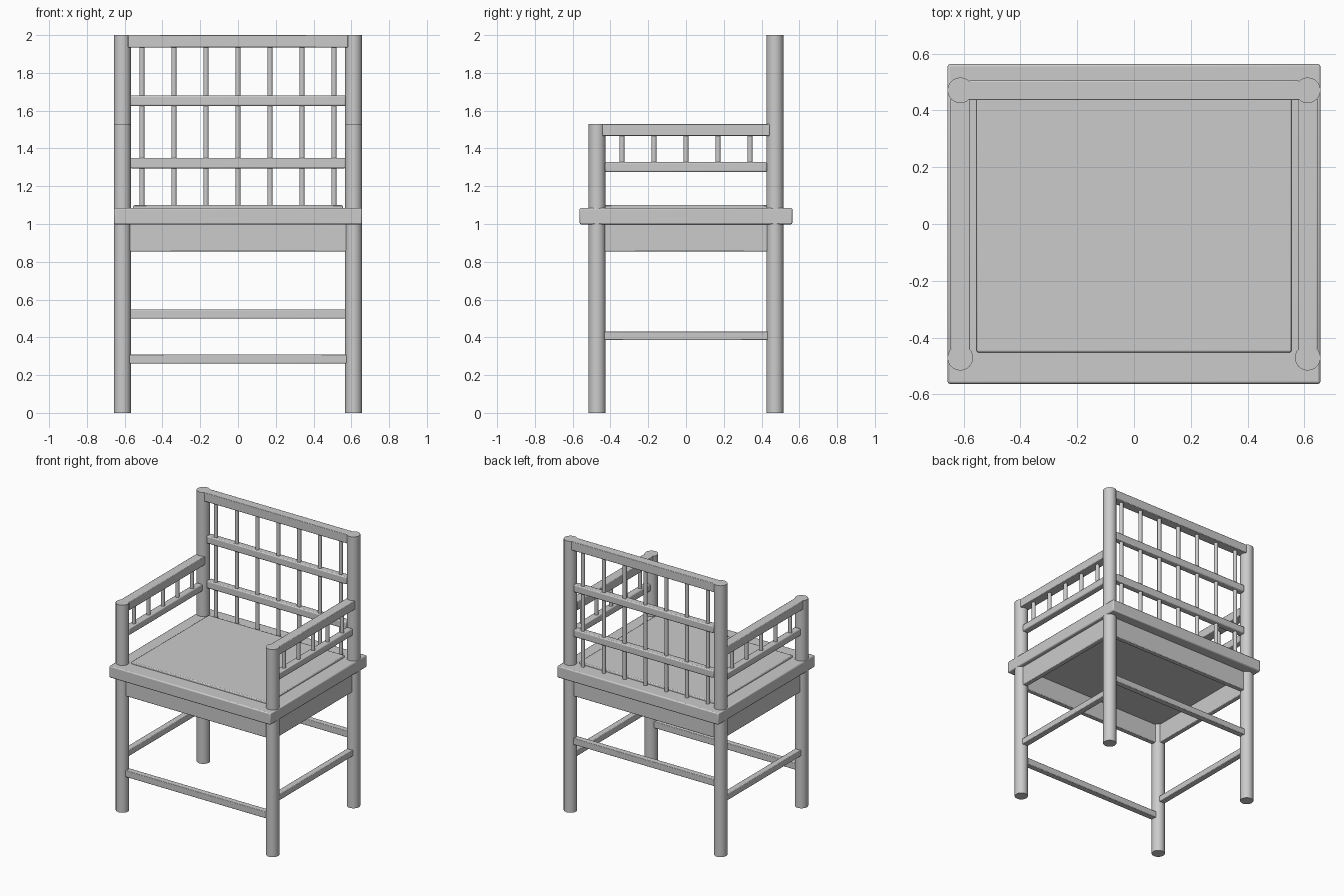
import bpy

if "Cube" in bpy.data.objects:
    bpy.data.objects.remove(bpy.data.objects["Cube"])

LX, LY, R = 0.612, 0.471, 0.045   # leg centres and radius


def smooth(o):
    bpy.ops.object.select_all(action='DESELECT')
    o.select_set(True)
    bpy.context.view_layer.objects.active = o
    bpy.ops.object.shade_smooth_by_angle(angle=0.6)


def box(name, x0, x1, y0, y1, z0, z1, bevel=0.004):
    bpy.ops.mesh.primitive_cube_add(size=1, location=((x0 + x1) / 2, (y0 + y1) / 2, (z0 + z1) / 2))
    o = bpy.context.object
    o.name = name
    o.scale = (x1 - x0, y1 - y0, z1 - z0)
    bpy.ops.object.transform_apply(location=False, rotation=False, scale=True)
    if bevel:
        m = o.modifiers.new("soft_edges", 'BEVEL')
        m.width, m.segments = bevel, 2
    smooth(o)
    return o


def rod(name, x, y, z0, z1, r, sides=32):
    bpy.ops.mesh.primitive_cylinder_add(vertices=sides, radius=r, depth=z1 - z0,
                                        location=(x, y, (z0 + z1) / 2))
    o = bpy.context.object
    o.name = name
    smooth(o)
    return o


def x_rail(name, y, half, z0, z1, t, bevel=0.004):
    return box(name, -half, half, y - t / 2, y + t / 2, z0, z1, bevel)


def y_rail(name, x, half, z0, z1, t, bevel=0.004):
    return box(name, x - t / 2, x + t / 2, -half, half, z0, z1, bevel)


# Seat frame and raised panel
box("seat_frame", -0.657, 0.657, -0.563, 0.563, 0.998, 1.085, 0.008)
box("seat_panel", -0.555, 0.555, -0.452, 0.452, 1.05, 1.10, 0.006)

# Legs running up into posts, plus the side parts
for s, side in ((-1, "left"), (1, "right")):
    x = s * LX
    rod("front_leg_" + side, x, -LY, 0, 1.53, R)
    rod("back_leg_" + side, x, LY, 0, 2.0, R)
    y_rail("side_apron_" + side, x, 0.436, 0.855, 1.0, 0.035)
    y_rail("side_stretcher_" + side, x, 0.436, 0.385, 0.43, 0.045)
    y_rail("arm_top_" + side, x, 0.442, 1.467, 1.53, 0.07)
    y_rail("arm_lower_rail_" + side, x, 0.428, 1.275, 1.327, 0.05, 0.007)
    for i in range(-2, 3):
        rod("arm_spindle_" + side, x, i * 0.1695, 1.30, 1.49, 0.014, 16)

# Front and back aprons and stretchers
x_rail("front_apron", -LY, 0.577, 0.855, 1.0, 0.035)
x_rail("back_apron", LY, 0.577, 0.855, 1.0, 0.035)
x_rail("front_stretcher", -LY, 0.577, 0.262, 0.31, 0.045)
x_rail("back_stretcher", LY, 0.577, 0.50, 0.547, 0.045)

# Backrest rails and spindles
x_rail("back_top_rail", LY, 0.583, 1.935, 2.0, 0.068)
x_rail("back_upper_rail", LY, 0.57, 1.625, 1.68, 0.05, 0.007)
x_rail("back_lower_rail", LY, 0.57, 1.295, 1.35, 0.05, 0.007)
for i in range(-3, 4):
    rod("back_spindle", i * 0.1695, LY, 1.07, 1.95, 0.014, 16)
